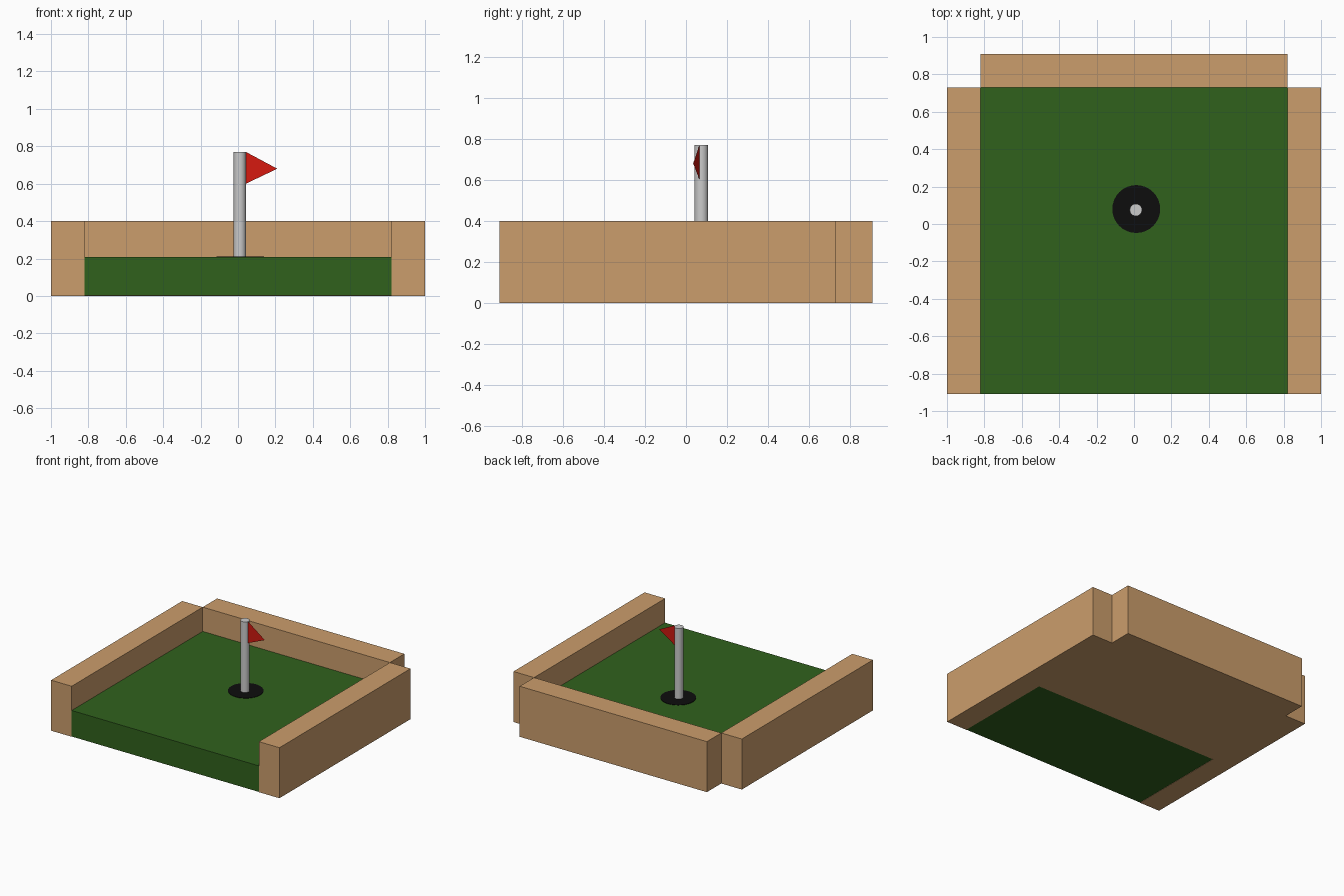
import bpy, bmesh

if "Cube" in bpy.data.objects:
    bpy.data.objects.remove(bpy.data.objects["Cube"])


def material(name, color):
    m = bpy.data.materials.new(name)
    m.diffuse_color = (*color, 1)
    m.use_nodes = True
    m.node_tree.nodes["Principled BSDF"].inputs["Base Color"].default_value = m.diffuse_color
    return m


wood = material("wood", (0.60, 0.34, 0.15))
green = material("turf_green", (0.03, 0.12, 0.012))
black = material("hole_black", (0.004, 0.004, 0.004))
red = material("flag_red", (0.65, 0.01, 0.005))


def box(name, lo, hi, mat):
    bm = bmesh.new()
    bmesh.ops.create_cube(bm, size=1)
    for v in bm.verts:
        v.co = [lo[i] + (v.co[i] + 0.5) * (hi[i] - lo[i]) for i in range(3)]
    return finish(name, bm, mat)


def finish(name, bm, mat):
    me = bpy.data.meshes.new(name)
    bm.to_mesh(me)
    bm.free()
    if mat:
        me.materials.append(mat)
    ob = bpy.data.objects.new(name, me)
    bpy.context.collection.objects.link(ob)
    return ob


def cylinder(name, x, y, z0, z1, radius, sides, mat=None):
    bpy.ops.mesh.primitive_cylinder_add(vertices=sides, radius=radius, depth=z1 - z0,
                                        location=(x, y, (z0 + z1) / 2))
    ob = bpy.context.object
    ob.name = name
    if mat:
        ob.data.materials.append(mat)
    bpy.ops.object.shade_smooth_by_angle()
    return ob


IN, OUT = 0.82, 1.0            # inner and outer half widths
FRONT, BACK, REAR = -0.91, 0.73, 0.91
WALL, TURF = 0.40, 0.208       # heights

# Turf slab and the wooden board under its rear half
box("turf", (-IN, FRONT, 0.002), (IN, BACK, TURF), green)
box("under_board", (-IN, -0.09, 0), (IN, BACK, 0.004), wood)

# Side and back kerbs, meeting only at their corners
for side, name in ((-1, "left_kerb"), (1, "right_kerb")):
    a, b = sorted((side * IN, side * OUT))
    box(name, (a, FRONT, 0), (b, BACK, WALL), wood)
box("back_kerb", (-IN, BACK, 0), (IN, REAR, WALL), wood)

# Hole, pole and pennant
cylinder("hole", 0.012, 0.08, TURF - 0.004, TURF + 0.003, 0.128, 32, black)
cylinder("pole", 0.01, 0.075, TURF - 0.004, 0.77, 0.033, 32)

bm = bmesh.new()
bm.faces.new([bm.verts.new(p) for p in
              ((0.042, 0.066, 0.77), (0.042, 0.066, 0.60), (0.21, 0.035, 0.68))])
finish("flag", bm, red)
